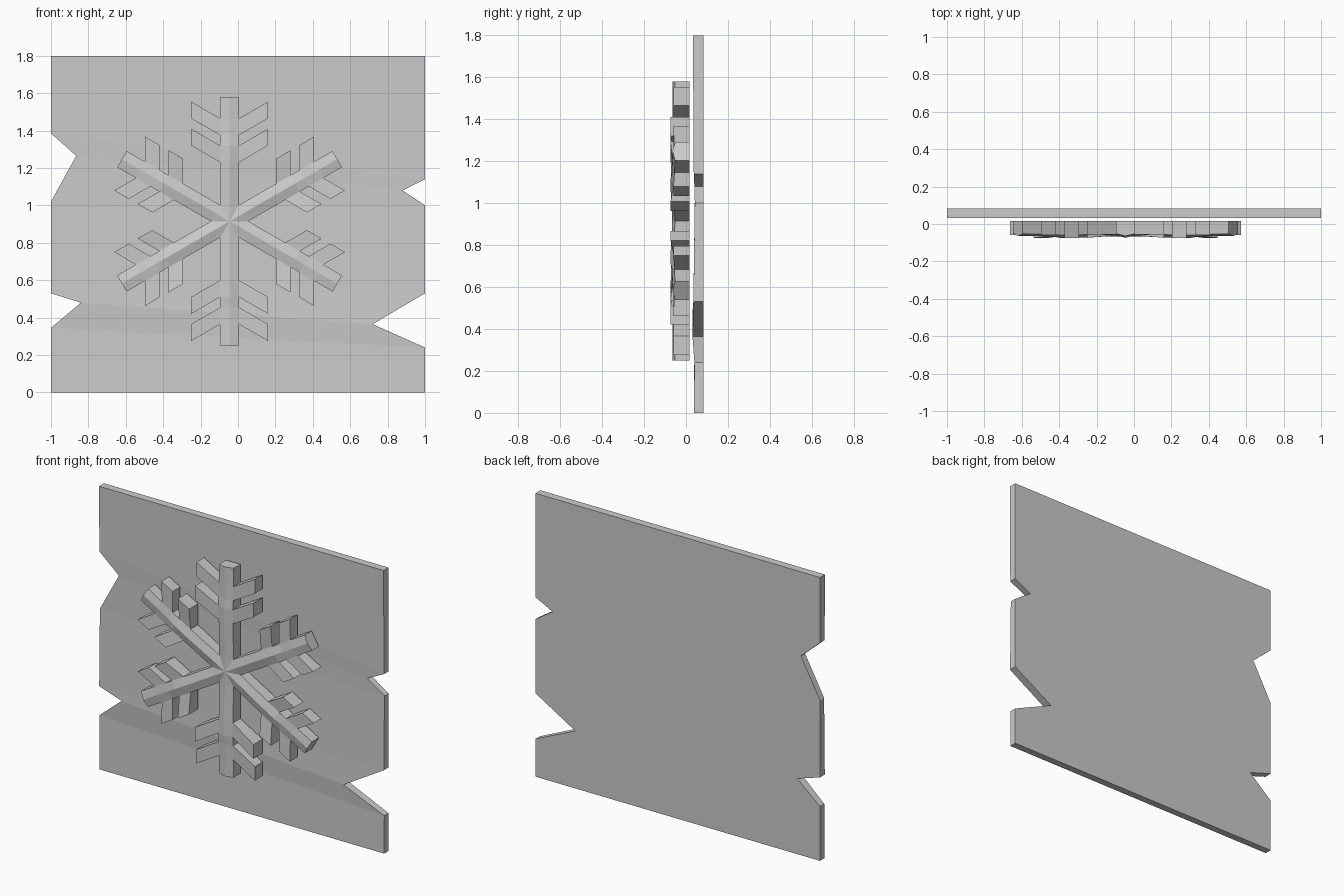
import bpy, bmesh
from math import sin, cos, tan, radians, pi

if "Cube" in bpy.data.objects:
    bpy.data.objects.remove(bpy.data.objects["Cube"])


def finish(bm, name, back_y):
    """Close a front surface with a flat back and side walls."""
    bmesh.ops.remove_doubles(bm, verts=bm.verts, dist=0.0005)
    front = list(bm.faces)
    rim = [e for e in bm.edges if e.is_boundary]
    back = {v: bm.verts.new((v.co.x, back_y, v.co.z)) for v in list(bm.verts)}
    for f in front:
        bm.faces.new([back[v] for v in reversed(f.verts)])
    for e in rim:
        a, b = e.verts
        bm.faces.new((a, b, back[b], back[a]))
    bmesh.ops.recalc_face_normals(bm, faces=bm.faces)
    mesh = bpy.data.meshes.new(name)
    bm.to_mesh(mesh)
    bm.free()
    obj = bpy.data.objects.new(name, mesh)
    bpy.context.collection.objects.link(obj)
    return obj


# Notched board: front bands run from left edge points to right edge points
left = [(-1, 0), (-1, .345), (-.84, .48), (-1, .53), (-1, 1.02), (-.865, 1.265), (-1, 1.385), (-1, 1.8)]
right = [(1, 0), (1, .24), (.72, .365), (1, .53), (1, 1.0), (.88, 1.08), (1, 1.14), (1, 1.8)]
depth = [.038, .04, .031, .035, .042, .04, .037, .033]
bm = bmesh.new()
rows = [(bm.verts.new((l[0], y, l[1])), bm.verts.new((r[0], y, r[1])))
        for l, r, y in zip(left, right, depth)]
for (a, b), (d, c) in zip(rows, rows[1:]):
    bm.faces.new((a, b, c, d))
finish(bm, "board", .083)

# Snowflake: six ridged arms with two pairs of slanted branches each
CX, CZ, HALF = -.045, .915, .05
stem = [HALF / tan(radians(30)), .315, .405, .46, .55, .665]
ridge = [-.066, -.074, -.074, -.066, -.064, -.064]
edge = [-.052, -.058, -.06, -.058, -.055, -.052]
bm = bmesh.new()


def panel(angle, side, pts):
    verts = []
    for u, v, y in pts:
        v *= side
        verts.append(bm.verts.new((CX + u * cos(angle) - v * sin(angle), y,
                                   CZ + u * sin(angle) + v * cos(angle))))
    bm.faces.new(verts if side > 0 else verts[::-1])


for k in range(6):
    angle = pi / 2 + k * pi / 3
    reach = .205 if k % 3 == 0 else .166
    slant = (reach - HALF) * tan(radians(30))
    for side in (1, -1):
        # Arm spine
        panel(angle, side, [(0, 0, -.066), (stem[0], 0, ridge[0]), (stem[0], HALF, edge[0])])
        for i in range(5):
            panel(angle, side, [(stem[i], 0, ridge[i]), (stem[i + 1], 0, ridge[i + 1]),
                                (stem[i + 1], HALF, edge[i + 1]), (stem[i], HALF, edge[i])])
        # Branches
        for i, tip in ((1, -.074), (3, -.06)):
            panel(angle, side, [(stem[i], HALF, edge[i]), (stem[i + 1], HALF, edge[i + 1]),
                                (stem[i + 1] + slant, reach, tip), (stem[i] + slant, reach, tip)])
finish(bm, "snowflake", .017)
